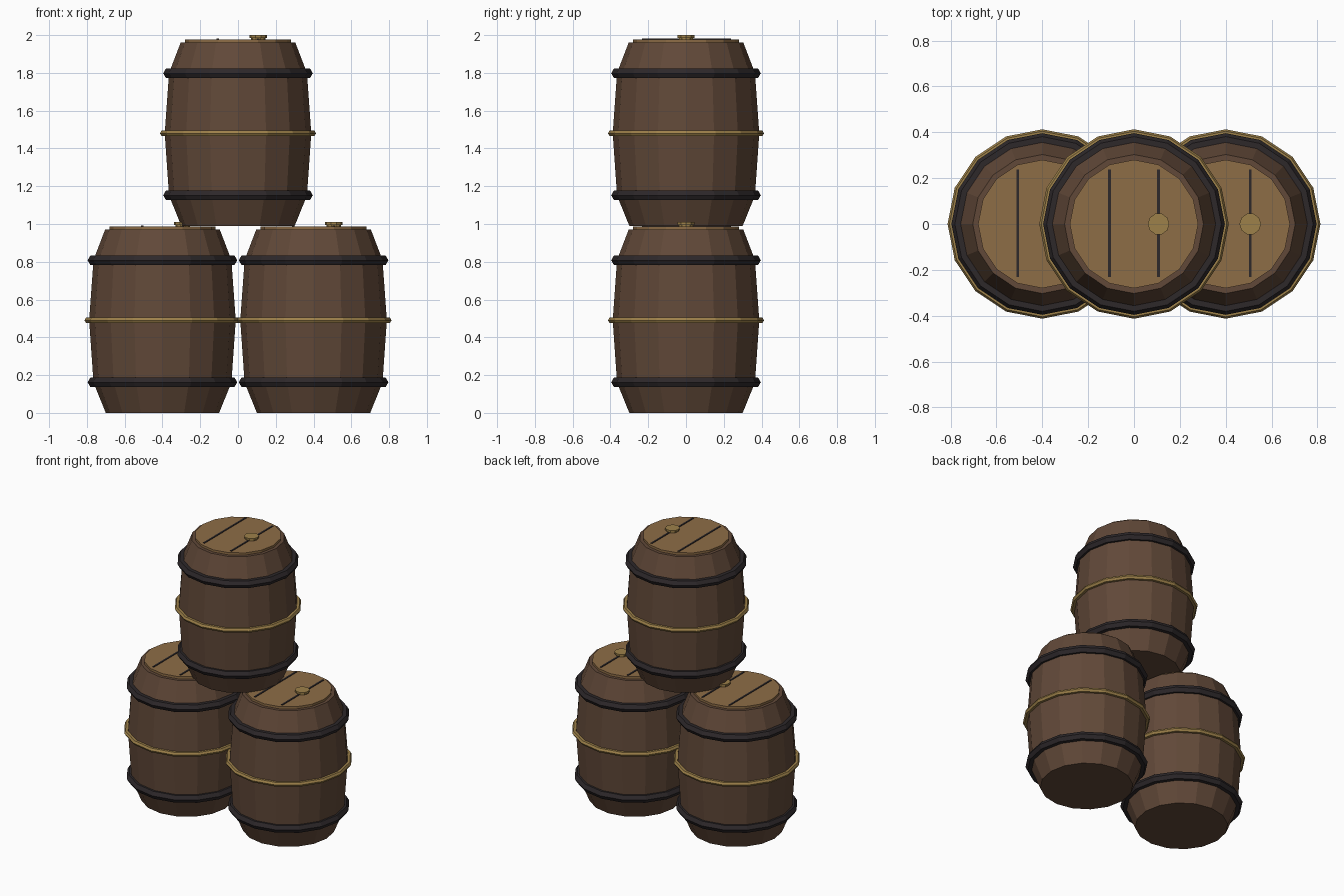
import bpy
import bmesh
from math import cos, sin, pi
from mathutils import Matrix

if "Cube" in bpy.data.objects:
    bpy.data.objects.remove(bpy.data.objects["Cube"])

SIDES = 16


def material(name, rgb):
    mat = bpy.data.materials.new(name)
    mat.use_nodes = True
    color = (*rgb, 1.0)
    mat.diffuse_color = color
    mat.node_tree.nodes["Principled BSDF"].inputs["Base Color"].default_value = color
    return mat


DARK_WOOD = material("dark_wood", (0.12, 0.066, 0.040))
LID_WOOD = material("lid_wood", (0.27, 0.153, 0.062))
BLACK_IRON = material("black_iron", (0.026, 0.021, 0.023))
BRASS = material("brass", (0.34, 0.22, 0.068))


def finish(name, bm, mat, location):
    """Turn a bmesh into a flat shaded object."""
    bmesh.ops.recalc_face_normals(bm, faces=bm.faces)
    mesh = bpy.data.meshes.new(name)
    bm.to_mesh(mesh)
    bm.free()
    mesh.materials.append(mat)
    obj = bpy.data.objects.new(name, mesh)
    obj.location = location
    bpy.context.collection.objects.link(obj)
    return obj


def lathe(name, profile, mat, location, sides=SIDES, closed=False):
    """Spin (radius, height) points; closed joins the profile into a loop, else caps the ends."""
    bm = bmesh.new()
    rings = [[bm.verts.new((r * cos(2 * pi * i / sides), r * sin(2 * pi * i / sides), z))
              for i in range(sides)] for r, z in profile]
    pairs = list(zip(rings, rings[1:]))
    if closed:
        pairs.append((rings[-1], rings[0]))
    else:
        bm.faces.new(rings[0])
        bm.faces.new(rings[-1])
    for low, high in pairs:
        for i in range(sides):
            j = (i + 1) % sides
            bm.faces.new((low[i], low[j], high[j], high[i]))
    return finish(name, bm, mat, location)


def hoop(name, radius, thickness, mat, location):
    """Ring with a hexagonal section."""
    section = [(radius + thickness * cos(k * pi / 3), thickness * sin(k * pi / 3))
               for k in range(6)]
    return lathe(name, section, mat, location, closed=True)


def bar(name, size, mat, location):
    bm = bmesh.new()
    bmesh.ops.create_cube(bm, size=1, matrix=Matrix.Diagonal((*size, 1)))
    return finish(name, bm, mat, location)


def barrel(prefix, x, z):
    # Bulging staves
    lathe(prefix + "_body", [(0.30, 0), (0.365, 0.16), (0.388, 0.49), (0.365, 0.81), (0.303, 0.972)],
          DARK_WOOD, (x, 0, z))
    # Lid with two plank seams
    lathe(prefix + "_lid", [(0.28, 0.96), (0.28, 0.988)], LID_WOOD, (x, 0, z))
    for side, offset in (("right", -0.107), ("left", 0.107)):
        bar(f"{prefix}_{side}_seam", (0.012, 0.47, 0.008), BLACK_IRON, (x + offset, 0.003, z + 0.988))
    # Bung
    lathe(prefix + "_bung", [(0.038, 0.985), (0.038, 0.994), (0.047, 0.996), (0.047, 1.01)],
          BRASS, (x + 0.107, 0, z), sides=10)
    # Hoops
    hoop(prefix + "_lower_hoop", 0.366, 0.03, BLACK_IRON, (x, 0, z + 0.162))
    hoop(prefix + "_upper_hoop", 0.366, 0.03, BLACK_IRON, (x, 0, z + 0.808))
    hoop(prefix + "_middle_hoop", 0.396, 0.017, BRASS, (x, 0, z + 0.49))


barrel("right_barrel", -0.4, 0)
barrel("left_barrel", 0.4, 0)
barrel("top_barrel", 0, 0.99)
